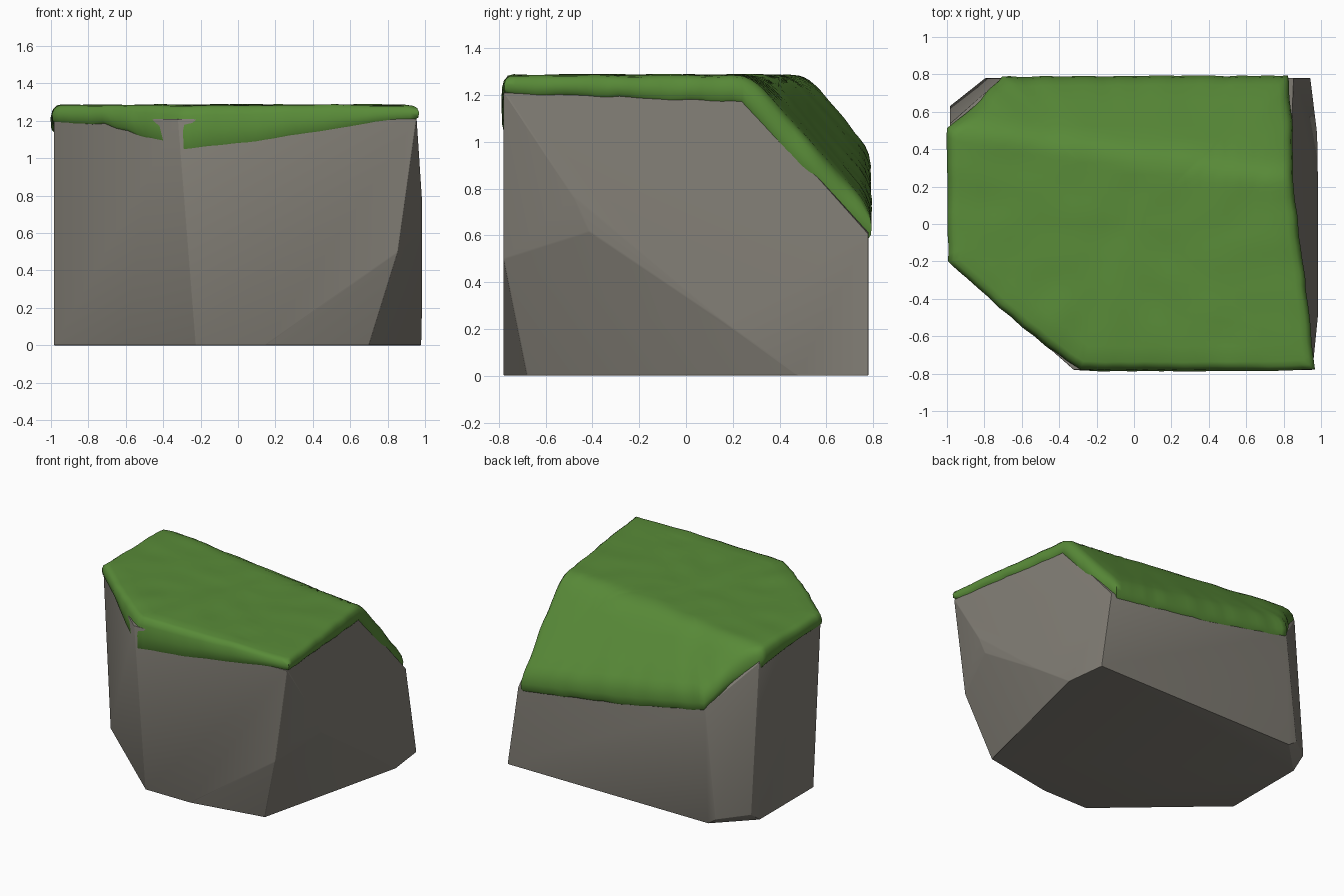
import bpy
import bmesh
from mathutils import Vector, noise

cube = bpy.data.objects.get("Cube")
if cube:
    bpy.data.objects.remove(cube)


def make_material(name, rgb):
    mat = bpy.data.materials.new(name)
    mat.use_nodes = True
    mat.diffuse_color = (*rgb, 1)
    bsdf = mat.node_tree.nodes["Principled BSDF"]
    bsdf.inputs["Base Color"].default_value = (*rgb, 1)
    bsdf.inputs["Roughness"].default_value = 0.9
    return mat


def finish(bm, name, mat, angle):
    bmesh.ops.recalc_face_normals(bm, faces=bm.faces)
    mesh = bpy.data.meshes.new(name)
    bm.to_mesh(mesh)
    bm.free()
    mesh.materials.append(mat)
    obj = bpy.data.objects.new(name, mesh)
    bpy.context.collection.objects.link(obj)
    bpy.ops.object.select_all(action='DESELECT')
    obj.select_set(True)
    bpy.context.view_layer.objects.active = obj
    bpy.ops.object.shade_smooth_by_angle(angle=angle)
    return obj


def chop(bm, point, normal):
    """Cut away everything on the normal's side and cap the cut."""
    geom = bm.verts[:] + bm.edges[:] + bm.faces[:]
    cut = bmesh.ops.bisect_plane(bm, geom=geom, dist=1e-5, plane_co=point,
                                 plane_no=normal, clear_outer=True)
    edges = [e for e in cut["geom_cut"] if isinstance(e, bmesh.types.BMEdge)]
    if edges:
        bmesh.ops.edgeloop_fill(bm, edges=edges)


stone = make_material("grey stone", (0.22, 0.206, 0.177))
moss = make_material("green moss", (0.10, 0.26, 0.04))

# Rock: a block with its corners and back top chopped off
ROCK_TOP = 1.21
SLOPE_POINT = Vector((0.83, 0.24, ROCK_TOP))
SLOPE_NORMAL = Vector((0.09, 0.6, 0.54))

bm = bmesh.new()
bmesh.ops.create_cube(bm, size=1)
for v in bm.verts:
    v.co = (v.co.x * 1.97, v.co.y * 1.56, (v.co.z + 0.5) * ROCK_TOP)

cuts = [
    (SLOPE_POINT, SLOPE_NORMAL),                              # back slope
    ((0.955, -0.78, 1.22), (1, 0.1225, 0.147)),               # left side, upper
    ((0.70, -0.68, 0), (1, -0.241, -0.358)),                  # left side, lower
    ((0.855, -0.78, 0.5), (1, -0.31, -0.139)),                # left side, front
    ((0.70, -0.68, 0), (0.18, -1, -0.256)),                   # front lower corner
    ((-0.225, -0.78, 0), (-1, -1.136, -0.08)),                # front right corner
    ((-0.98, 0.64, 0), (-0.78, 1, 0.085)),                    # back right corner
    ((-0.87, 0.71, 0.05), (-0.5, 0.5, -0.7)),                 # back right foot
]
for point, normal in cuts:
    chop(bm, point, normal)
bmesh.ops.remove_doubles(bm, verts=bm.verts, dist=0.004)
bmesh.ops.bevel(bm, geom=bm.edges[:], offset=0.006, segments=2,
                profile=0.5, affect='EDGES', clamp_overlap=True)
finish(bm, "rock", stone, 0.3)

# Moss: a draped cap, outline given as x, y and height of its lower edge
outline = [
    (0.965, -0.775, 1.22), (0.55, -0.785, 1.17), (0.1, -0.785, 1.10),
    (-0.29, -0.785, 1.06), (-0.5, -0.63, 1.13), (-0.72, -0.44, 1.19),
    (-0.99, -0.2, 1.2), (-0.995, 0.2, 1.19), (-0.995, 0.51, 1.15),
    (-0.84, 0.64, 1.03), (-0.70, 0.785, 0.85), (0.0, 0.79, 0.72),
    (0.82, 0.79, 0.60), (0.845, 0.5, 0.89), (0.845, 0.24, 1.18),
    (0.90, -0.2, 1.2), (0.945, -0.6, 1.21),
]


def moss_top(x, y):
    """Flat top blended softly into the back slope."""
    flat = 1.285
    dx, dy = x - SLOPE_POINT.x, y - SLOPE_POINT.y
    slope = ROCK_TOP + 0.11 - (SLOPE_NORMAL.x * dx + SLOPE_NORMAL.y * dy) / SLOPE_NORMAL.z
    gap = max(0.08 - abs(flat - slope), 0) / 0.08
    return min(flat, slope) - gap * gap * 0.02


rim = []
for i, p in enumerate(outline):
    a, b = Vector(p), Vector(outline[(i + 1) % len(outline)])
    steps = max(2, round((b - a).length / 0.045))
    rim += [a.lerp(b, k / steps) for k in range(steps)]

# Each ring: outline scale, and blend from lower edge to the top surface
rings = [(0.985, -0.05), (1.0, 0), (1.003, 0.4), (0.993, 0.75), (0.972, 0.94), (0.94, 1)]
rings += [(s / 12, 1) for s in range(10, 0, -1)]

bm = bmesh.new()
loops = []
for scale, blend in rings:
    loop = []
    for p in rim:
        x, y = p.x * scale, p.y * scale
        ragged = noise.noise(p * 9)
        low = p.z + 0.015 * ragged
        bump = 0.008 * noise.noise(Vector((x, y, 0)) * 5)
        side = 1 + (0.008 * ragged if scale > 0.9 else 0)
        z = low + (moss_top(x, y) + bump - low) * blend
        loop.append(bm.verts.new((x * side, y * side, z)))
    loops.append(loop)
n = len(rim)
for outer, inner in zip(loops, loops[1:]):
    for i in range(n):
        j = (i + 1) % n
        bm.faces.new((outer[i], outer[j], inner[j], inner[i]))
bm.faces.new(loops[-1])
# Underside lies hidden inside the rock
for v in loops[0]:
    v.co.z -= 0.01
finish(bm, "moss_cap", moss, 1.0)
